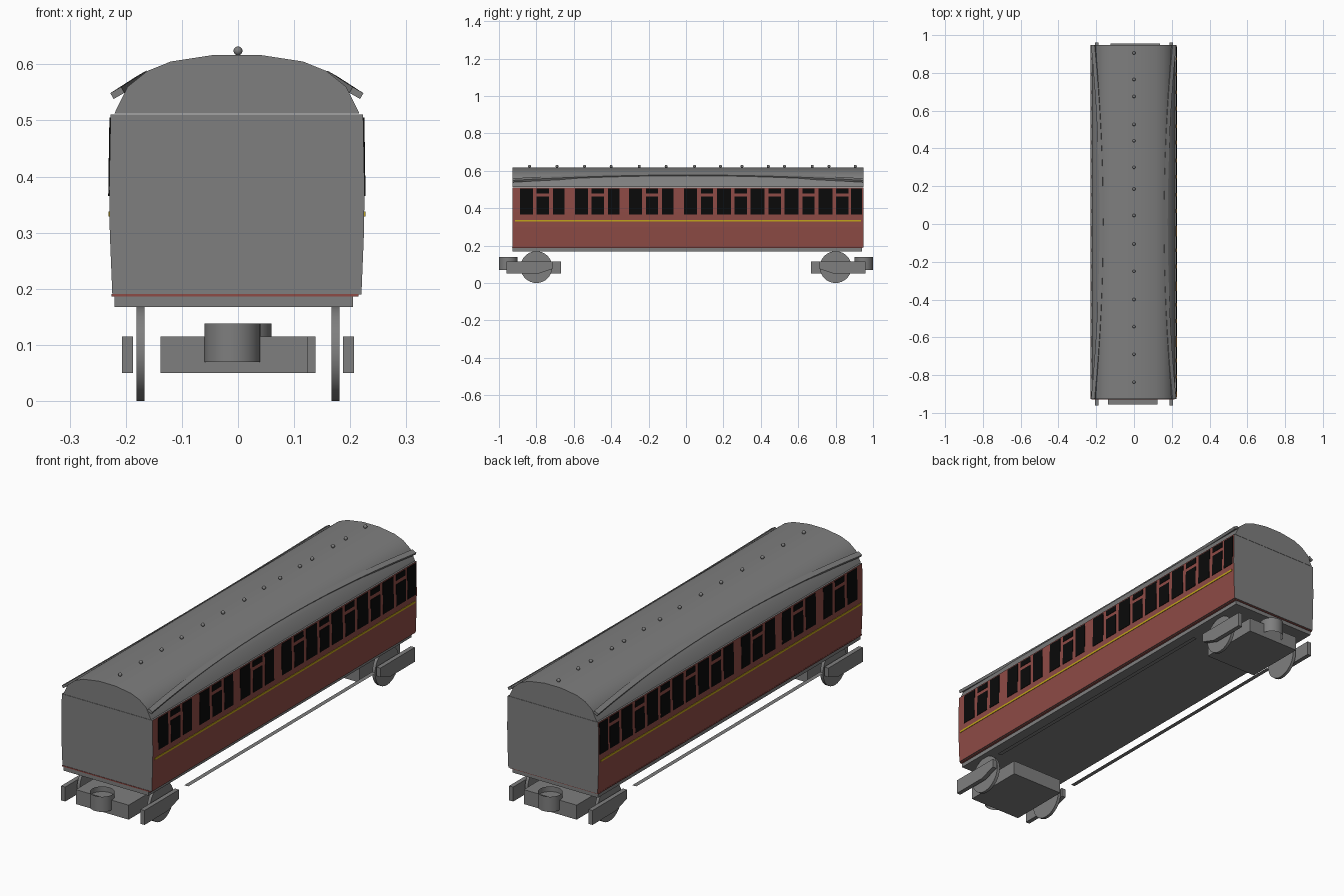
import bpy, bmesh, math

if "Cube" in bpy.data.objects:
    bpy.data.objects.remove(bpy.data.objects["Cube"])

def material(name, r, g, b):
    m = bpy.data.materials.new(name)
    m.diffuse_color = (r, g, b, 1)
    m.use_nodes = True
    m.node_tree.nodes["Principled BSDF"].inputs["Base Color"].default_value = m.diffuse_color
    return m

GREY = material("grey", 0.21, 0.21, 0.21)
RED = material("maroon", 0.27, 0.07, 0.06)
GOLD = material("gold", 0.55, 0.38, 0.01)
BLACK = material("black", 0.003, 0.003, 0.003)

def finish(name, bm, *mats, smooth=None):
    bmesh.ops.recalc_face_normals(bm, faces=bm.faces)
    me = bpy.data.meshes.new(name)
    bm.to_mesh(me)
    bm.free()
    ob = bpy.data.objects.new(name, me)
    bpy.context.collection.objects.link(ob)
    for m in mats:
        me.materials.append(m)
    if smooth:
        bpy.ops.object.select_all(action='DESELECT')
        ob.select_set(True)
        bpy.context.view_layer.objects.active = ob
        bpy.ops.object.shade_smooth_by_angle(angle=math.radians(smooth))
    return ob

def loft(bm, rings, caps=True):
    """Join closed rings of points into a skin."""
    vs = [[bm.verts.new(p) for p in r] for r in rings]
    n = len(vs[0])
    for a, b in zip(vs, vs[1:]):
        for i in range(n):
            bm.faces.new((a[i], a[(i + 1) % n], b[(i + 1) % n], b[i]))
    if caps:
        bm.faces.new(vs[0])
        bm.faces.new(vs[-1])

def box(bm, x0, x1, y0, y1, z0, z1):
    loft(bm, [[(x0, y, z0), (x1, y, z0), (x1, y, z1), (x0, y, z1)] for y in (y0, y1)])

Y0, Y1, CX = -0.927, 0.948, -0.002
SIDE = [(0.222, 0.19), (0.2265, 0.3), (0.2275, 0.38), (0.225, 0.511)]
ROOF = [(0.2185, 0.512), (0.195, 0.56), (0.16, 0.588), (0.118, 0.605), (0.04, 0.617)]

def side_x(z):
    for (xa, za), (xb, zb) in zip(SIDE, SIDE[1:]):
        if z <= zb:
            return xa + (xb - xa) * (z - za) / (zb - za)
    return SIDE[-1][0]

def prism(half):
    ring = half + [(-x, z) for x, z in reversed(half)]
    bm = bmesh.new()
    loft(bm, [[(x + CX, y, z) for x, z in ring] for y in (Y0, Y1)])
    return bm

# coach body: maroon sides, grey ends
bm = prism(SIDE)
bm.normal_update()
for f in bm.faces:
    f.material_index = 1 if abs(f.normal.x) > 0.9 else 0
finish("coach_body", bm, GREY, RED)

# arched roof
finish("roof", prism(ROOF), GREY, smooth=30)

# chassis and the maroon floor edge above it
bm = bmesh.new()
box(bm, -0.22, 0.205, -0.927, 0.94, 0.168, 0.188)
finish("chassis", bm, GREY)
bm = bmesh.new()
box(bm, -0.225, 0.215, Y0 - 0.002, Y1 - 0.004, 0.186, 0.191)
finish("floor_edge", bm, RED)

def plate(bm, y0, y1, z0, z1):
    """Thin plate on both coach sides, following the side slope."""
    for s in (1, -1):
        loft(bm, [[(CX + s * (side_x(z) + d), y, z) for z, d in
                   ((z0, -0.002), (z0, 0.002), (z1, 0.002), (z1, -0.002))] for y in (y0, y1)])

# windows: three wide compartments, then five narrow ones sharing panes
bm = bmesh.new()
panes, doors = [], []
for c in (-0.765, -0.471, -0.182):
    doors.append((c - 0.033, c + 0.033))
    panes += [(c - 0.123, c - 0.053), (c + 0.053, c + 0.115)]
centres = [0.112 + 0.181 * i for i in range(5)]
for c in centres:
    doors.append((c - 0.033, c + 0.033))
panes.append((-0.011, 0.059))
for a, b in zip(centres, centres[1:]):
    panes.append((a + 0.053, b - 0.053))
panes.append((0.882, 0.941))
for a, b in panes:
    plate(bm, a, b, 0.365, 0.505)
for a, b in doors:
    plate(bm, a, b, 0.365, 0.462)
    plate(bm, a, b, 0.479, 0.505)
finish("windows", bm, BLACK)

# gold waist line
bm = bmesh.new()
plate(bm, -0.915, 0.935, 0.329, 0.338)
finish("waist_line", bm, GOLD)

# curved rain strips on the roof
bm = bmesh.new()
for s in (1, -1):
    rings = []
    for i in range(17):
        t = -1 + i / 8
        x, z = 0.168 + 0.045 * t * t, 0.578 - 0.029 * t * t
        y = (Y0 + Y1) / 2 + t * (Y1 - Y0) / 2
        rings.append([(CX + s * (x + 0.87 * a + 0.5 * b), y, z - 0.5 * a + 0.87 * b)
                      for a, b in ((-0.011, -0.006), (0.011, -0.006), (0.011, 0.006), (-0.011, 0.006))])
    loft(bm, rings)
finish("rain_strips", bm, GREY)

# roof ventilators
bm = bmesh.new()
for y in (0.905, 0.765, 0.675, 0.527, 0.44, 0.3, 0.185, 0.045,
          -0.106, -0.25, -0.4, -0.543, -0.69, -0.837):
    geo = bmesh.ops.create_uvsphere(bm, u_segments=12, v_segments=8, radius=0.008)
    bmesh.ops.translate(bm, verts=geo["verts"], vec=(0, y, 0.624))
finish("roof_ventilators", bm, GREY, smooth=40)

def circle(r, n, f):
    return [f(r * math.cos(2 * math.pi * i / n), r * math.sin(2 * math.pi * i / n)) for i in range(n)]

# bogies: the rear one is the front one turned half round
FRAME = [(-0.96, 0.05), (-0.79, 0.05), (-0.715, 0.075), (-0.715, 0.115), (-0.96, 0.115)]
for s, end in ((1, "front"), (-1, "rear")):
    parts = {k: bmesh.new() for k in ("block", "frames", "wheels", "coupling")}
    box(parts["block"], -0.138, 0.125, -0.955, -0.667, 0.05, 0.115)
    for side in (1, -1):
        loft(parts["frames"], [[(side * x, y, z) for y, z in FRAME] for x in (0.187, 0.207)])
        loft(parts["wheels"], [circle(0.085, 32, lambda a, b: (side * x, -0.8 + a, 0.085 + b))
                               for x in (0.167, 0.181)])
    # open coupling tube
    loft(parts["coupling"], [circle(0.05, 32, lambda a, b: (-0.01 + a, -0.95 + b, z))
                             for z in (0.07, 0.138)], caps=False)
    for k, bm in parts.items():
        for v in bm.verts:
            v.co.x *= s
            v.co.y *= s
        finish(f"{end}_bogie_{k}", bm, GREY, smooth=30 if k in ("wheels", "coupling") else None)

# flat footboards between the bogies
bm = bmesh.new()
for s in (1, -1):
    bm.faces.new([bm.verts.new((s * x, y, 0.115)) for x, y in
                  ((0.2, -0.667), (0.22, -0.667), (0.22, 0.667), (0.2, 0.667))])
finish("footboards", bm, GREY)
